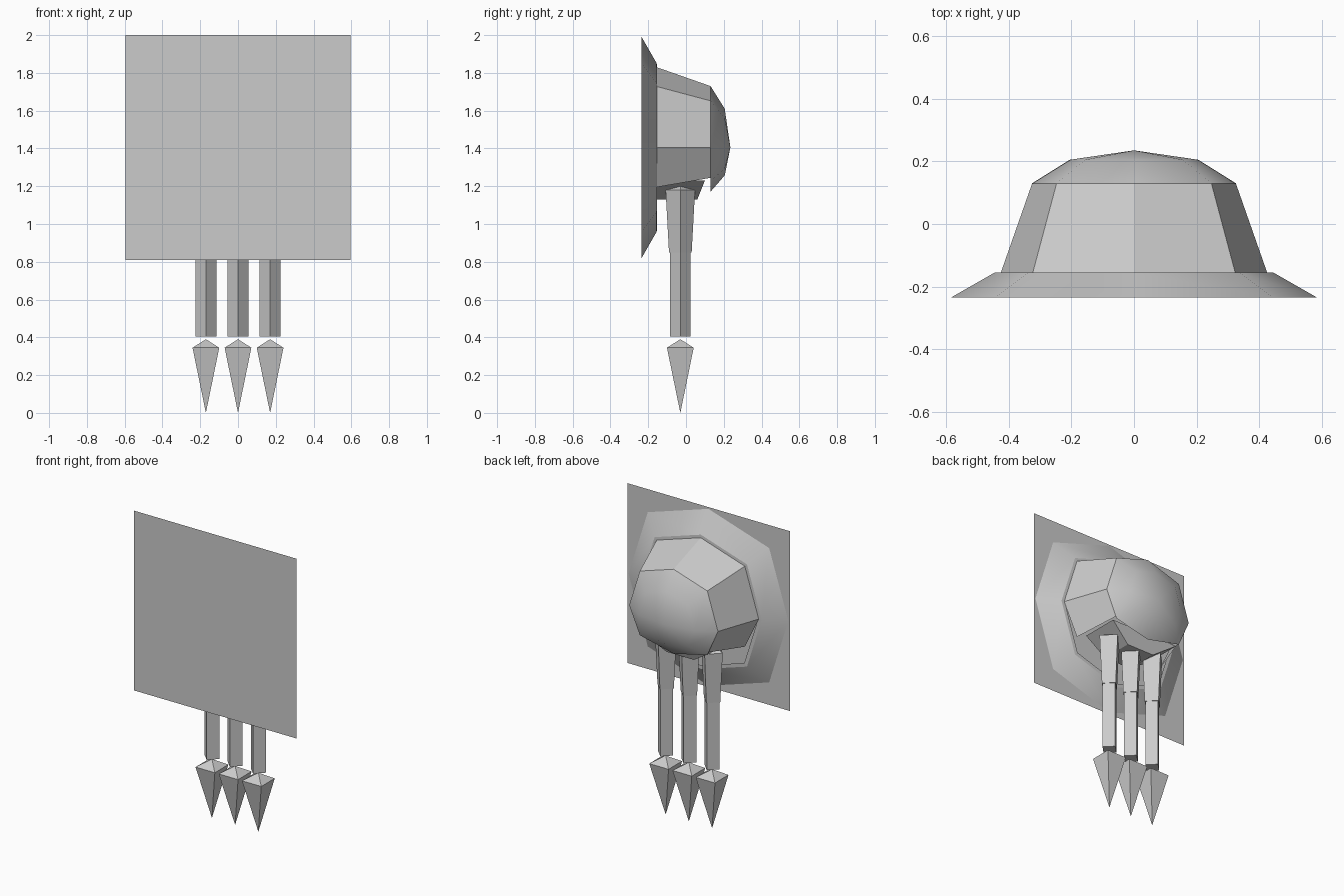
import bpy, bmesh
from math import radians

cube = bpy.data.objects.get("Cube")
if cube:
    bpy.data.objects.remove(cube)

CENTRE_Z = 1.405
LEG_Y = -0.03

grey = bpy.data.materials.new("plain_grey")
grey.use_nodes = True
grey.diffuse_color = (0.6, 0.6, 0.6, 1)
grey.node_tree.nodes["Principled BSDF"].inputs["Base Color"].default_value = (0.6, 0.6, 0.6, 1)


def finish(name, bm, smooth=False):
    mesh = bpy.data.meshes.new(name)
    bm.to_mesh(mesh)
    bm.free()
    mesh.materials.append(grey)
    for p in mesh.polygons:
        p.use_smooth = smooth
    obj = bpy.data.objects.new(name, mesh)
    bpy.context.collection.objects.link(obj)
    return obj


OCTAGON = [(1, 0), (.76, .76), (0, 1), (-.76, .76),
           (-1, 0), (-.76, -.76), (0, -1), (.76, -.76)]


def loft(name, rings, squash=1, skip=(), tip=None, smooth=False):
    """Join octagon rings (y, radius) running backwards; squash the lower half."""
    bm = bmesh.new()
    loops = []
    for y, r in rings:
        loops.append([bm.verts.new((x * r, y, CENTRE_Z + z * r * (squash if z < 0 else 1)))
                      for x, z in OCTAGON])
    for a, b in zip(loops, loops[1:]):
        for i in range(8):
            if i not in skip:
                j = (i + 1) % 8
                bm.faces.new((a[i], b[i], b[j], a[j]))
    if tip is not None:
        top = bm.verts.new((0, tip, CENTRE_Z))
        last = loops[-1]
        for i in range(8):
            bm.faces.new((last[i], top, last[(i + 1) % 8]))
    return finish(name, bm, smooth)


def spike(name, x, sections, turn=0):
    """Four-sided solid through (z, radius) sections, listed upwards."""
    bm = bmesh.new()
    for (z0, r0), (z1, r1) in zip(sections, sections[1:]):
        made = bmesh.ops.create_cone(bm, cap_ends=False, segments=4,
                                     radius1=r0, radius2=r1, depth=z1 - z0)
        bmesh.ops.translate(bm, verts=made["verts"], vec=(0, 0, (z0 + z1) / 2))
    bmesh.ops.remove_doubles(bm, verts=bm.verts, dist=0.0005)
    bmesh.ops.holes_fill(bm, edges=bm.edges)
    bmesh.ops.recalc_face_normals(bm, faces=bm.faces)
    obj = finish(name, bm)
    obj.location = (x, LEG_Y, 0)
    obj.rotation_euler.z = radians(turn)


# Square front plate
bm = bmesh.new()
h = 0.595
bm.faces.new([bm.verts.new((x, -0.238, CENTRE_Z + z))
              for x, z in ((-h, -h), (h, -h), (h, h), (-h, h))])
finish("front_plate", bm)

# Sloped rim, faceted body open underneath, rounded back
loft("rim", [(-0.235, 0.585), (-0.155, 0.445)], smooth=True)
loft("rim_ledge", [(-0.155, 0.445), (-0.154, 0.42)])
loft("body", [(-0.155, 0.425), (0.13, 0.325)], squash=0.65, skip=(5, 6))
loft("back_cap", [(0.13, 0.325), (0.205, 0.205)], squash=0.72, tip=0.235, smooth=True)

# Tapered block inside the opening that holds the legs
bm = bmesh.new()
bmesh.ops.create_cube(bm, size=1)
for v in bm.verts:
    low = v.co.z < 0
    v.co.x *= 0.2 if low else 0.5
    v.co.y = (0.06 if low else 0.1) if v.co.y > 0 else -0.155
    v.co.z = 1.13 if low else 1.23
finish("leg_mount", bm)

# Three hanging legs with pointed claws
for side, x in (("right", -0.17), ("middle", 0), ("left", 0.17)):
    spike(side + "_upper_leg", x, [(0.85, 0.06), (1.18, 0.078), (1.215, 0)])
    spike(side + "_lower_leg", x, [(0.405, 0.055), (0.86, 0.055)])
    spike(side + "_claw", x, [(0, 0), (0.345, 0.1), (0.39, 0)], turn=45)
